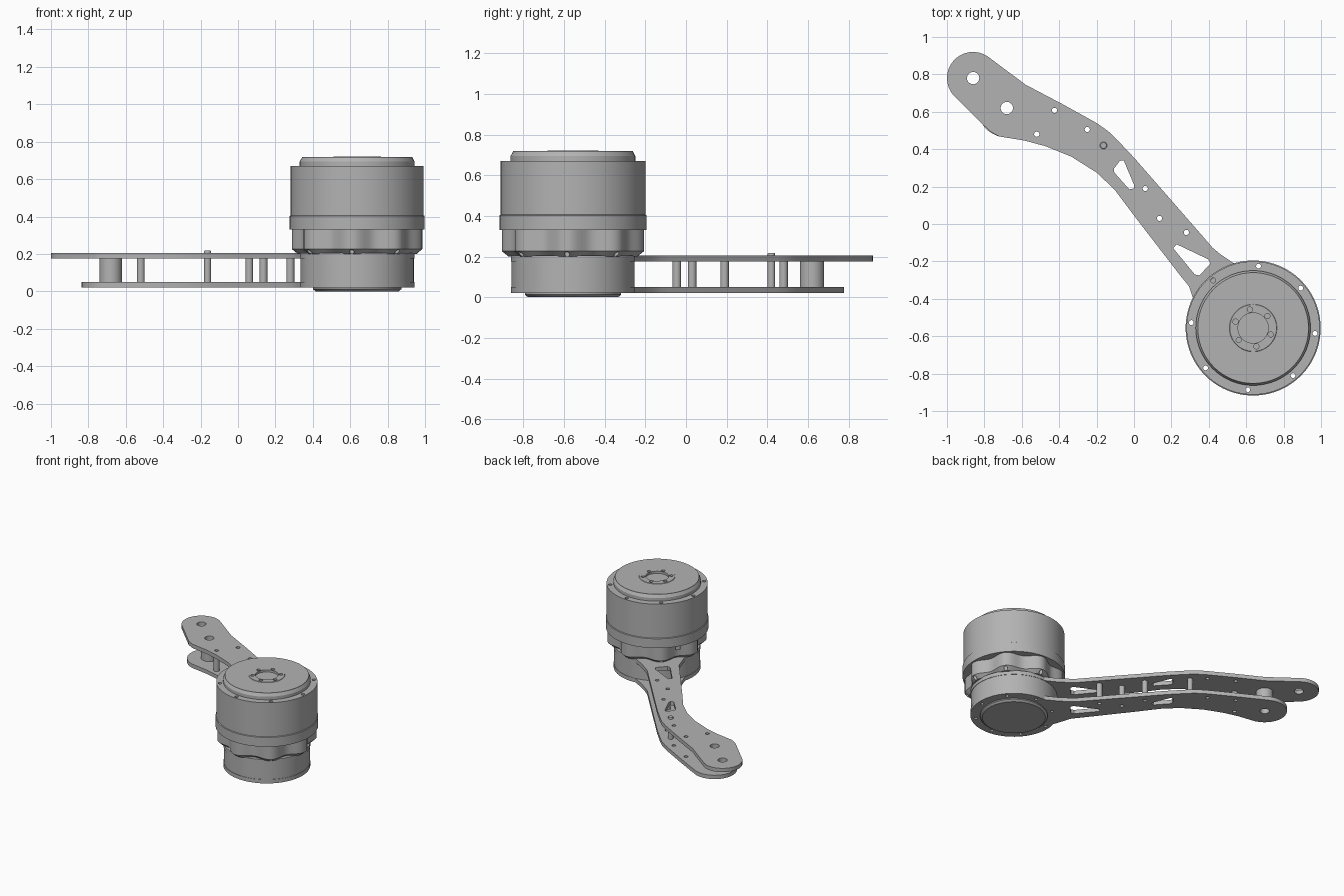
import bpy, bmesh
from math import cos, sin, radians, pi
from mathutils import Matrix, Vector

cube = bpy.data.objects.get("Cube")
if cube:
    bpy.data.objects.remove(cube)

metal = bpy.data.materials.new("grey_metal")
metal.use_nodes = True
grey = (0.45, 0.45, 0.45, 1)
metal.diffuse_color = grey
metal.node_tree.nodes["Principled BSDF"].inputs["Base Color"].default_value = grey

AXIS = Vector((0.637, -0.556))      # motor axis
ELBOW = (-0.68, 0.62)               # spacer near the tip
TIP = (-0.86, 0.78)


def polar(r, deg, c=AXIS):
    return (c[0] + r * cos(radians(deg)), c[1] + r * sin(radians(deg)))


def arc(c, r, a, b, n):
    return [polar(r, a + (b - a) * i / n, c) for i in range(n + 1)]


def circle(c, r, n=16):
    return arc(c, r, 0, 360, n)[:-1]


def activate(ob):
    bpy.ops.object.select_all(action='DESELECT')
    ob.select_set(True)
    bpy.context.view_layer.objects.active = ob


def finish(ob):
    if not ob.data.materials:
        ob.data.materials.append(metal)
    activate(ob)
    bpy.ops.object.shade_smooth_by_angle(angle=radians(25))
    return ob


def mesh_object(name, bm):
    bmesh.ops.recalc_face_normals(bm, faces=bm.faces)
    me = bpy.data.meshes.new(name)
    bm.to_mesh(me)
    bm.free()
    ob = bpy.data.objects.new(name, me)
    bpy.context.collection.objects.link(ob)
    me.materials.append(metal)
    return ob


def lathe(name, profile, c=AXIS, segs=96, wave=0):
    """Closed solid from (radius, z) pairs; wave adds lobes at the bolts."""
    bm = bmesh.new()
    rings = []
    for r, z in profile:
        ring = []
        for i in range(segs):
            a = 360 * i / segs
            rr = r - wave * (1 - cos(radians(8 * (a - 85))))
            ring.append(bm.verts.new((*polar(rr, a, c), z)))
        rings.append(ring)
    for lo, hi in zip(rings, rings[1:]):
        for i in range(segs):
            j = (i + 1) % segs
            bm.faces.new((lo[i], lo[j], hi[j], hi[i]))
    bm.faces.new(rings[0])
    bm.faces.new(rings[-1])
    return mesh_object(name, bm)


def sheet(name, loops, z0, z1):
    """Flat plate: first loop is the outline, the rest are holes."""
    cu = bpy.data.curves.new(name, 'CURVE')
    cu.dimensions = '2D'
    cu.fill_mode = 'BOTH'
    cu.extrude = (z1 - z0) / 2
    for pts in loops:
        sp = cu.splines.new('POLY')
        sp.points.add(len(pts) - 1)
        for p, q in zip(sp.points, pts):
            p.co = (q[0], q[1], 0, 1)
        sp.use_cyclic_u = True
    ob = bpy.data.objects.new(name, cu)
    bpy.context.collection.objects.link(ob)
    ob.location.z = (z0 + z1) / 2
    activate(ob)
    bpy.ops.object.convert(target='MESH')
    return finish(bpy.context.object)


def cut(ob, cutter):
    mod = ob.modifiers.new("cut", 'BOOLEAN')
    mod.operation = 'DIFFERENCE'
    mod.solver = 'EXACT'
    mod.object = cutter
    activate(ob)
    bpy.ops.object.modifier_apply(modifier=mod.name)


def pegs(name, centres, r, z0, z1):
    """Several upright cylinders in one mesh."""
    bm = bmesh.new()
    for x, y in centres:
        bmesh.ops.create_cone(bm, cap_ends=True, segments=16, radius1=r, radius2=r,
                              depth=z1 - z0, matrix=Matrix.Translation((x, y, (z0 + z1) / 2)))
    return mesh_object(name, bm)


# Arm plates
upper_edge = [(-.58, .745), (-.39, .645), (-.2, .54), (-.14, .498), (-.09, .45), (0, .355),
              (.38, -.08), (.42, -.127), (.46, -.16), (.53, -.208)]
lower_edge = [(.313, -.39), (.295, -.335), (.243, -.27), (0, .045), (-.105, .185), (-.2, .275),
              (-.335, .36), (-.47, .415), (-.585, .446), (-.72, .468)]
windows = [[(-.055, .34), (-.075, .338), (-.108, .295), (-.105, .275), (-.025, .185), (0, .19), (0, .21)],
           [(.227, -.108), (.21, -.13), (.325, -.27), (.35, -.275), (.41, -.21), (.395, -.188)]]
posts = [(-.52, .48), (.06, .19), (.136, .03), (.28, -.045)]
small_holes = posts + [(-.425, .607), (-.25, .505)]
hub = arc(AXIS, .306, 95, -195, 64)
holes = [circle(p, .014) for p in small_holes] + windows + [circle(ELBOW, .033, 24)]

top_outline = upper_edge + hub + lower_edge + [(-.77, .495)] + arc(TIP, .14, 222, 58, 16)
sheet("upper_arm_plate", [top_outline, circle(TIP, .033, 24)] + holes, .175, .205)

bottom_outline = upper_edge + hub + lower_edge + arc(ELBOW, .157, 250, 56, 20)
screws = [circle(polar(.272, 40 + 45 * k), .012, 12) for k in range(8)]
sheet("lower_arm_plate", [bottom_outline] + holes + screws, .02, .05)

# Spacers between the plates
for i, p in enumerate(posts):
    sheet(f"spacer_{i + 1}", [circle(p, .021), circle(p, .014)], .05, .175)
sheet("large_spacer", [circle(ELBOW, .06, 32), circle(ELBOW, .033, 32)], .05, .175)
finish(lathe("stop_pin", [(.019, .03), (.019, .213), (.016, .218)], (-.163, .42), 20))

# Motor base
finish(lathe("base_cap", [(.222, 0), (.237, .012), (.237, .03)]))
finish(lathe("base_housing", [(.303, .035), (.303, .203)]))

# Motor body with bolt holes and a cable window
bolts = [polar(.332, 40 + 45 * k) for k in range(8)]
drill = pegs("bolt_cutter", bolts, .013, .15, .75)
lobes = lathe("lobed_collar", [(.32, .2), (.35, .226), (.35, .332)], wave=.024)
body = lathe("motor_body", [(.361, .33), (.361, .403), (.356, .406), (.356, .67)])
bm = bmesh.new()
bmesh.ops.create_cube(bm, size=1)
bm.transform(Matrix.Translation((*polar(.37, 140), .35)) @ Matrix.Rotation(radians(140), 4, 'Z')
             @ Matrix.Diagonal((.2, .34, .1, 1)))
slot = mesh_object("window_cutter", bm)
cut(body, slot)
cut(lobes, slot)
for part in (body, lobes):
    cut(part, drill)
    finish(part)
finish(pegs("window_pillars", [polar(.325, 130), polar(.325, 152)], .018, .29, .41))

# Top cap with a recessed hub and screw holes
cap = lathe("top_cap", [(.307, .66), (.307, .694), (.296, .714), (.296, .719), (.127, .719), (.125, .722)])
hub_screws = pegs("screw_cutter", [polar(.1, 40 + 60 * k) for k in range(6)], .014, .7, .75)
hub_hole = lathe("hub_cutter", [(.081, .705), (.081, .75)], segs=48)
cut(cap, hub_screws)
cut(cap, hub_hole)
finish(cap)

for helper in (drill, slot, hub_screws, hub_hole):
    bpy.data.objects.remove(helper)
